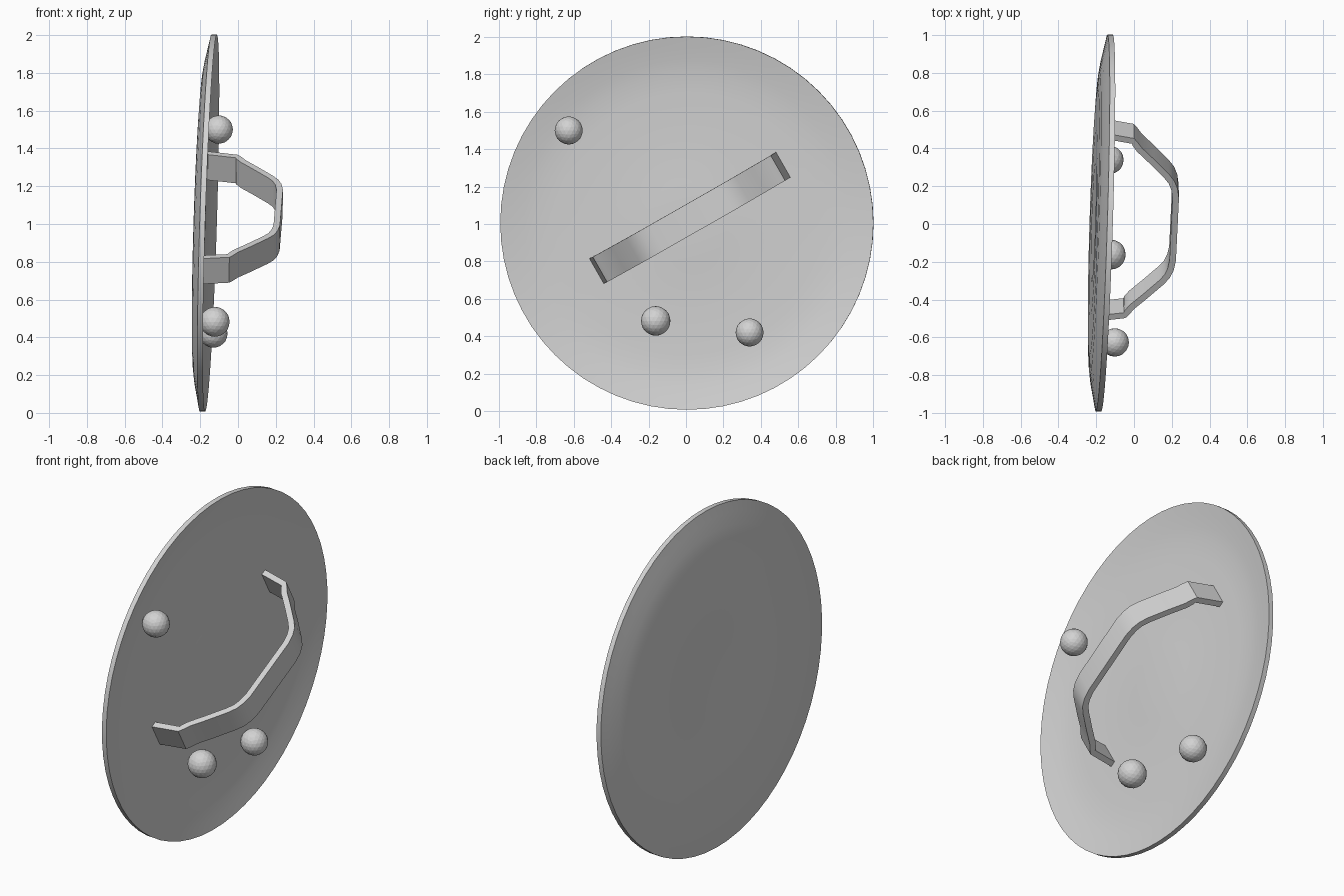
import bpy, bmesh, math
from mathutils import Vector, Matrix

if "Cube" in bpy.data.objects:
    bpy.data.objects.remove(bpy.data.objects["Cube"])

grey = bpy.data.materials.new("light_grey")
grey.diffuse_color = (0.65, 0.65, 0.65, 1)
grey.use_nodes = True
grey.node_tree.nodes["Principled BSDF"].inputs["Base Color"].default_value = grey.diffuse_color

# shared frame: the shield leans slightly off the x axis
tilt = Vector((1, 0, 0)).rotation_difference(Vector((1, -0.031, -0.031))).to_matrix().to_4x4()
frame = Matrix.Translation((0, 0, 1)) @ tilt


def finish(bm, name, matrix, smooth=None):
    bmesh.ops.recalc_face_normals(bm, faces=bm.faces)
    bm.transform(matrix)
    mesh = bpy.data.meshes.new(name)
    bm.to_mesh(mesh)
    bm.free()
    mesh.materials.append(grey)
    ob = bpy.data.objects.new(name, mesh)
    bpy.context.collection.objects.link(ob)
    if smooth:
        bpy.ops.object.select_all(action='DESELECT')
        ob.select_set(True)
        bpy.context.view_layer.objects.active = ob
        bpy.ops.object.shade_smooth_by_angle(angle=math.radians(smooth))
    return ob


# dished plate: (radius, depth) profile spun around the x axis
front = [(0, -0.175), (0.12, -0.176), (0.22, -0.179), (0.32, -0.184), (0.5, -0.185),
         (0.7, -0.183), (0.8, -0.178), (0.87, -0.168), (0.94, -0.155), (0.998, -0.143)]
back = [(0.998, -0.172), (0.94, -0.184), (0.87, -0.199), (0.8, -0.209), (0.7, -0.214),
        (0.5, -0.216), (0.32, -0.215), (0.22, -0.210), (0.12, -0.207), (0, -0.206)]
bm = bmesh.new()
N = 64
rings = []
for r, x in front + back:
    if r == 0:
        rings.append([bm.verts.new((x, 0, 0))] * N)
    else:
        rings.append([bm.verts.new((x, r * math.cos(2 * math.pi * i / N),
                                    r * math.sin(2 * math.pi * i / N))) for i in range(N)])
for a, b in zip(rings, rings[1:]):
    for i in range(N):
        j = (i + 1) % N
        bm.faces.new(list(dict.fromkeys((a[i], a[j], b[j], b[i]))))
finish(bm, "shield_plate", frame, 30)

# strap handle: mirrored outline, thickened inward, extruded across its width
half = [(0.575, -0.187), (0.548, -0.025), (0.525, -0.005), (0.49, 0.02), (0.43, 0.08),
        (0.335, 0.17), (0.295, 0.2), (0.25, 0.218), (0.19, 0.228)]
path = [Vector(p) for p in half] + [Vector((-u, x)) for u, x in reversed(half)]
T, W = 0.034, 0.155
bm = bmesh.new()
sections = []
for k, p in enumerate(path):
    d = (path[min(k + 1, len(path) - 1)] - path[max(k - 1, 0)]).normalized()
    q = p + Vector((d.y, -d.x)) * T
    if q.length > p.length:
        q = 2 * p - q
    sections.append([bm.verts.new((v.y, v.x, s * W / 2))
                     for v, s in ((p, -1), (p, 1), (q, 1), (q, -1))])
for a, b in zip(sections, sections[1:]):
    for i in range(4):
        j = (i + 1) % 4
        bm.faces.new((a[i], a[j], b[j], b[i]))
bm.faces.new(sections[0])
bm.faces.new(sections[-1])
finish(bm, "strap_handle",
       frame @ Matrix.Translation((0, 0.015, 0.027)) @ Matrix.Rotation(math.radians(29.7), 4, 'X'), 25)

# three round studs on the inside face
for i, (x, y, z, r) in enumerate([(-0.102, -0.627, 1.5, 0.075),
                                  (-0.123, -0.162, 0.482, 0.079),
                                  (-0.130, 0.34, 0.42, 0.075)]):
    bm = bmesh.new()
    bmesh.ops.create_icosphere(bm, subdivisions=3, radius=r)
    finish(bm, f"stud_{i + 1}", Matrix.Translation((x, y, z)))
